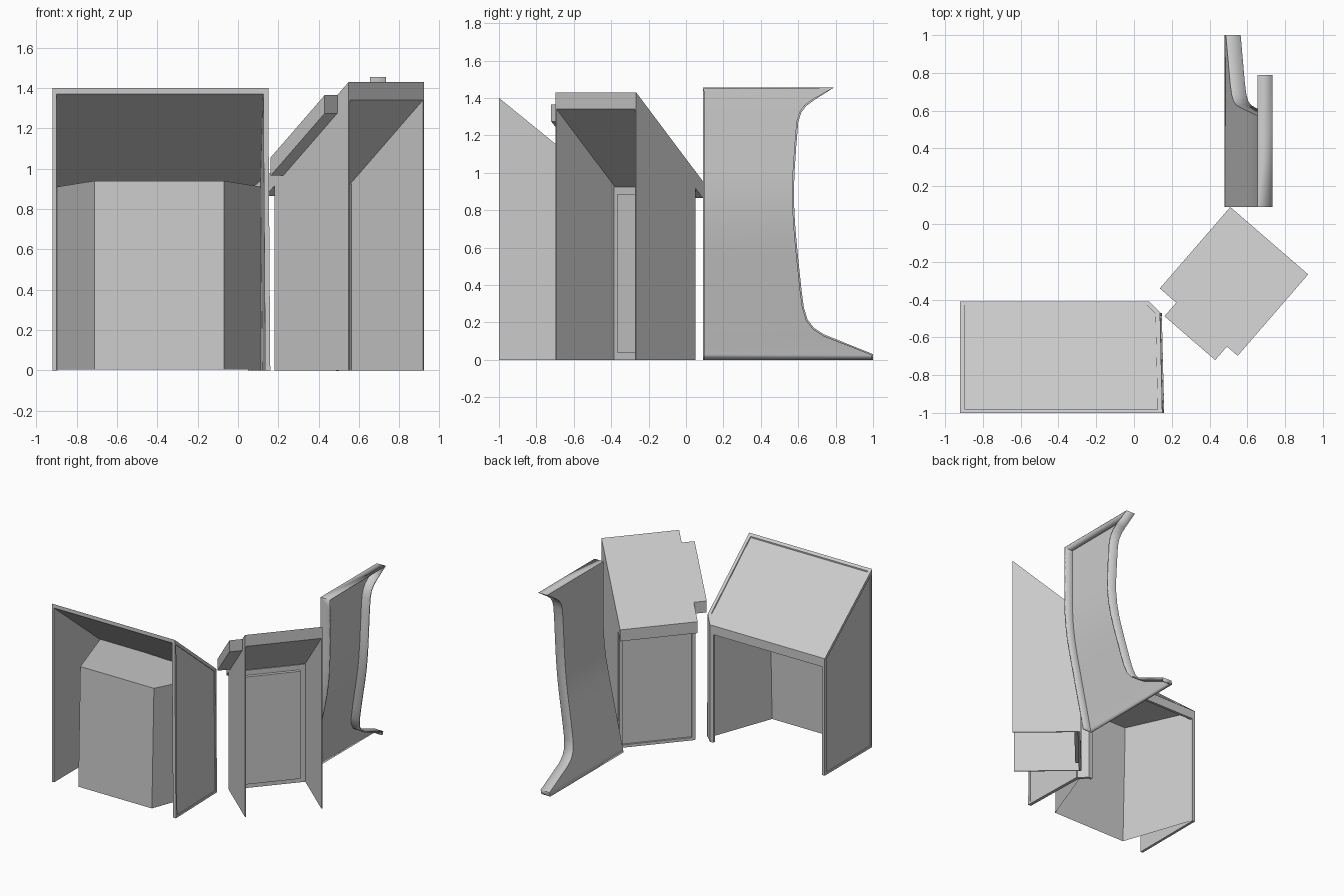
import bpy, bmesh, math
from mathutils import Vector

if "Cube" in bpy.data.objects:
    bpy.data.objects.remove(bpy.data.objects["Cube"])


def finish(name, bm):
    me = bpy.data.meshes.new(name)
    bm.to_mesh(me)
    bm.free()
    ob = bpy.data.objects.new(name, me)
    bpy.context.collection.objects.link(ob)
    return ob


def slab(name, pts, off, outer=None, inner=None):
    """Polygon extruded by off; outer / inner = (rim width, recess depth)."""
    bm = bmesh.new()
    off = Vector(off)
    a = [bm.verts.new(p) for p in pts]
    b = [bm.verts.new(Vector(p) + off) for p in pts]
    fa, fb = bm.faces.new(a), bm.faces.new(b[::-1])
    n = len(pts)
    for i in range(n):
        j = (i + 1) % n
        bm.faces.new((a[j], a[i], b[i], b[j]))
    bmesh.ops.recalc_face_normals(bm, faces=bm.faces[:])
    for face, rim, way in ((fa, outer, off.normalized()), (fb, inner, -off.normalized())):
        if rim:
            for width in (rim[0], 0):     # rim, then a straight ledge
                bmesh.ops.inset_individual(bm, faces=[face], thickness=width, use_even_offset=True)
            for v in face.verts:
                v.co += way * rim[1]
    return finish(name, bm)


# ---- Left console: sloped hood on side panels, kneehole open at the back
def hood_z(y):
    return 1.40 - 0.48 * (y + 1) / 0.59


def wall(name, p, q, off, rim=(0.018, 0.006), lean=0):
    """Upright panel between two plan points, cut off by the hood slope."""
    pts = [(*p, 0), (*q, 0), (q[0] - lean, q[1], hood_z(q[1]) - 0.004),
           (p[0] - lean, p[1], hood_z(p[1]) - 0.004)]
    return slab(name, pts, off, outer=rim)


plan = [(-0.92, -1), (0.15, -1), (0.138, -0.47), (0.08, -0.41), (-0.92, -0.41)]
slab("console_hood", [(x, y, hood_z(y)) for x, y in plan], (0, 0, -0.03), outer=(0.024, 0.01))
wall("console_left_panel", plan[4], plan[0], (0.02, 0, 0))
wall("console_right_panel", (0.16, -1), (0.147, -0.47), (-0.025, 0, 0), lean=0.01)
wall("console_corner_panel", (0.14, -0.47), plan[3], (-0.015, -0.015, 0), None)
wall("console_back_post_right", (0.05, -0.41), (0.08, -0.41), (0, -0.02, 0), None)
wall("console_back_post_left", (-0.92, -0.41), (-0.895, -0.41), (0, -0.02, 0), None)
slab("console_back_header", [(-0.92, -0.41, 0.85), (0.08, -0.41, 0.85),
                             (0.08, -0.41, 0.918), (-0.92, -0.41, 0.918)], (0, -0.02, 0))

# Kneehole lining: three walls and a lid
bm = bmesh.new()
low = [bm.verts.new((x, y, 0.005)) for x, y in
       ((-0.9, -0.42), (-0.71, -0.97), (-0.07, -0.97), (0.118, -0.46))]
top = [bm.verts.new(p) for p in
       ((-0.9, -0.42, 0.91), (-0.71, -0.945, 0.94), (-0.07, -0.945, 0.94), (0.118, -0.46, 0.91))]
for i in range(3):
    bm.faces.new((low[i], low[i + 1], top[i + 1], top[i]))
bm.faces.new(top)
finish("console_kneehole", bm)

# ---- Corner console, turned to face front right (u = depth, v = width)
U, V = Vector((0.756, -0.655, 0)), Vector((-0.655, -0.756, 0))
ORIGIN = Vector((0.51, 0.09, 0))
D, W = 0.545, 0.57


def at(u, v, z):
    return ORIGIN + U * u + V * v + Vector((0, 0, z))


def roof_z(u):
    return 0.955 + 0.475 * u / D


roof = [(0, 0), (D, 0), (D, W), (0.47, W), (0.47, 0.665), (0.115, 0.665), (0.115, W), (0, W)]
slab("corner_roof", [at(u, v, roof_z(u)) for u, v in roof], (0, 0, -0.09))
for name, v, way in (("corner_side_panel_a", 0, 1), ("corner_side_panel_b", W, -1)):
    slab(name, [at(0.06, v, 0), at(D, v, 0), at(D, v, roof_z(D) - 0.088),
                at(0.06, v, roof_z(0.06) - 0.088)], V * 0.008 * way)
# Pressed back panel: sunk on the back, raised on the front
slab("corner_back_panel", [at(0.055, 0.008, 0), at(0.055, W - 0.008, 0),
                           at(0.055, W - 0.008, 0.925), at(0.055, 0.008, 0.925)],
     U * 0.02, outer=(0.022, 0.015), inner=(0.04, -0.025))


# ---- Curved end wing: a sheet leaning out below and upright above,
#      with a flange on every edge except the floor
def wing_x(z):
    t = min(max(z - 0.6, 0), 0.4)
    return 0.48 + 0.175 * 1.25 * (min(z, 0.6) + t - t * t / 0.8)


profile = [(1.0, 0), (1.0, 0.03), (0.74, 0.135), (0.685, 0.17), (0.65, 0.215), (0.63, 0.28),
           (0.618, 0.37), (0.602, 0.52), (0.594, 0.6), (0.585, 0.7), (0.579, 0.8),
           (0.577, 0.9), (0.58, 1.0), (0.59, 1.15), (0.6, 1.27), (0.615, 1.32),
           (0.64, 1.355), (0.68, 1.385), (0.79, 1.455)]
bm = bmesh.new()
rows = [[bm.verts.new((wing_x(z) + dx, yy, z))
         for dx, yy in ((0.078, 0.09), (0, 0.09), (0, y), (0.078, y))] for y, z in profile]
for r, s in zip(rows, rows[1:]):
    for i in range(3):
        bm.faces.new((r[i], s[i], s[i + 1], r[i + 1]))
bm.faces.new(rows[-1][::-1])
bmesh.ops.recalc_face_normals(bm, faces=bm.faces[:])
bm.faces.ensure_lookup_table()
if bm.faces[1].normal.x > 0:
    bmesh.ops.reverse_faces(bm, faces=bm.faces[:])
wing = finish("end_wing", bm)
thick = wing.modifiers.new("thickness", 'SOLIDIFY')
thick.thickness = 0.01
thick.offset = -1
bpy.context.view_layer.objects.active = wing
wing.select_set(True)
bpy.ops.object.shade_smooth_by_angle(angle=math.radians(35))
